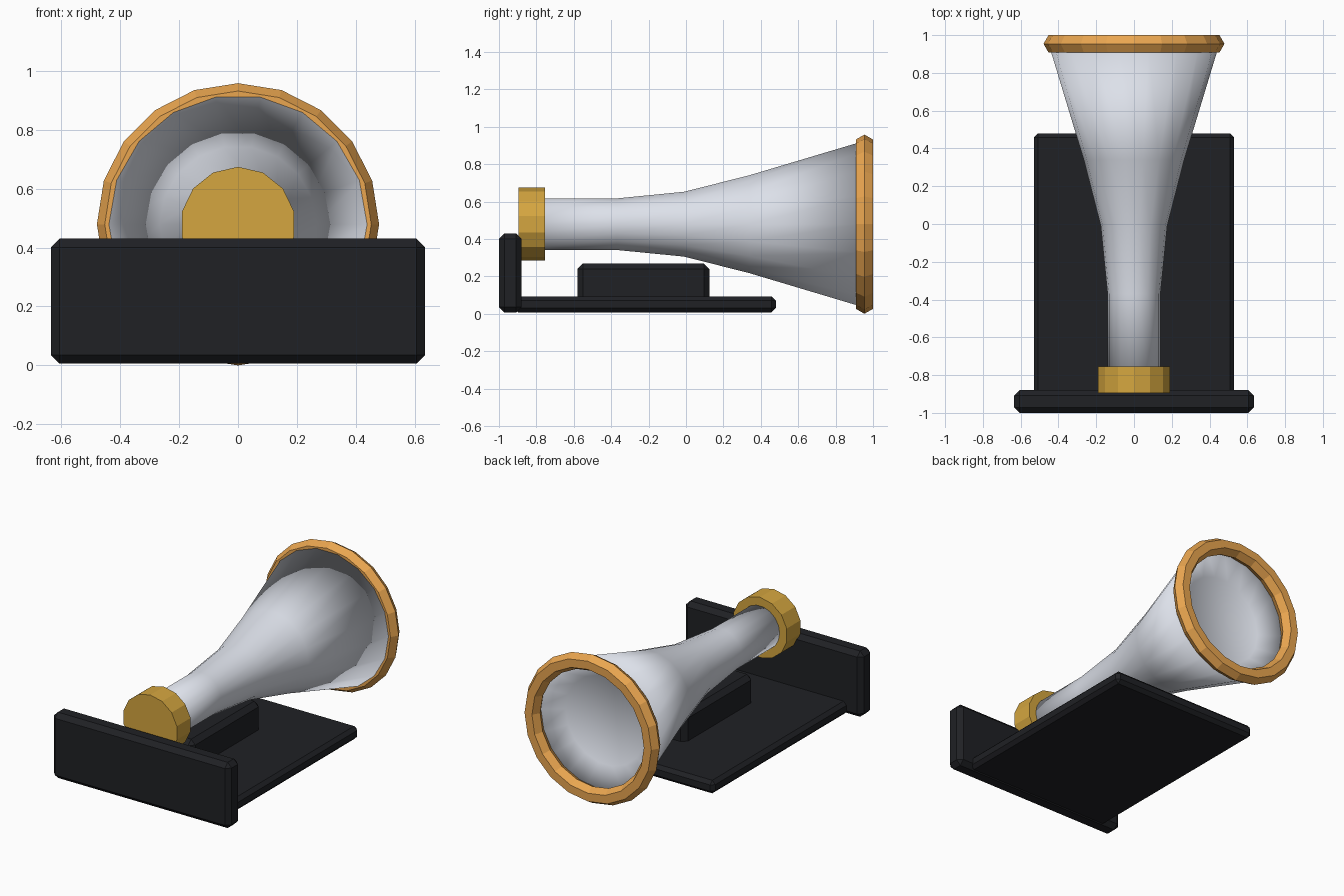
import bpy
import bmesh
from math import sin, cos, pi

if "Cube" in bpy.data.objects:
    bpy.data.objects.remove(bpy.data.objects["Cube"])

AXIS_Z = 0.479  # height of the horn axis


def material(name, rgb):
    m = bpy.data.materials.new(name)
    m.diffuse_color = (*rgb, 1)
    m.use_nodes = True
    m.node_tree.nodes["Principled BSDF"].inputs["Base Color"].default_value = m.diffuse_color
    return m


black = material("black", (0.014, 0.015, 0.018))
gold = material("gold", (0.66, 0.38, 0.05))
orange = material("orange", (0.82, 0.38, 0.08))
silver = material("silver", (0.72, 0.75, 0.82))


def finish(name, bm, mat, smooth=False):
    bmesh.ops.recalc_face_normals(bm, faces=bm.faces)
    me = bpy.data.meshes.new(name)
    bm.to_mesh(me)
    bm.free()
    for p in me.polygons:
        p.use_smooth = smooth
    me.materials.append(mat)
    ob = bpy.data.objects.new(name, me)
    bpy.context.collection.objects.link(ob)
    return ob


def box(name, lo, hi, bevel):
    bm = bmesh.new()
    bmesh.ops.create_cube(bm, size=1)
    for v in bm.verts:
        v.co = [(a + b) / 2 + c * (b - a) for a, b, c in zip(lo, hi, v.co)]
    ob = finish(name, bm, black)
    mod = ob.modifiers.new("chamfer", 'BEVEL')
    mod.width = bevel
    mod.segments = 1
    return ob


def lathe(name, profile, sides, start, mat, smooth=False, closed=False):
    """Turn (y, radius) points around the horn axis."""
    bm = bmesh.new()
    rings = [[bm.verts.new((r * cos(start + 2 * pi * k / sides), y,
                            AXIS_Z + r * sin(start + 2 * pi * k / sides)))
              for k in range(sides)] for y, r in profile]
    pairs = list(zip(rings, rings[1:]))
    if closed:
        pairs.append((rings[-1], rings[0]))
    for a, b in pairs:
        for k in range(sides):
            n = (k + 1) % sides
            bm.faces.new((a[k], a[n], b[n], b[k]))
    if not closed:
        bm.faces.new(rings[0])
        bm.faces.new(rings[-1])
    return finish(name, bm, mat, smooth)


# Chamfered base, front panel and support block
box("base_plate", (-0.53, -0.92, 0.008), (0.53, 0.48, 0.092), 0.022)
box("front_panel", (-0.635, -1.0, 0.006), (0.635, -0.88, 0.43), 0.029)
box("support_block", (-0.08, -0.58, 0.06), (0.08, 0.125, 0.27), 0.03)

# Flared horn with a shallow dish in its mouth
lathe("horn", [(-0.82, 0.14), (-0.37, 0.14), (-0.01, 0.176), (0.34, 0.266),
               (0.94, 0.448), (0.82, 0.285)], 18, 0, silver, smooth=True)

# Collar at the narrow end
lathe("collar", [(-0.895, 0.195), (-0.755, 0.195)], 14, pi / 2, gold)

# Six-sided ring around the mouth
lathe("mouth_rim", [(0.954 + 0.053 * sin(k * pi / 3), 0.426 + 0.053 * cos(k * pi / 3))
                    for k in range(6)], 20, pi / 2, orange, closed=True)
